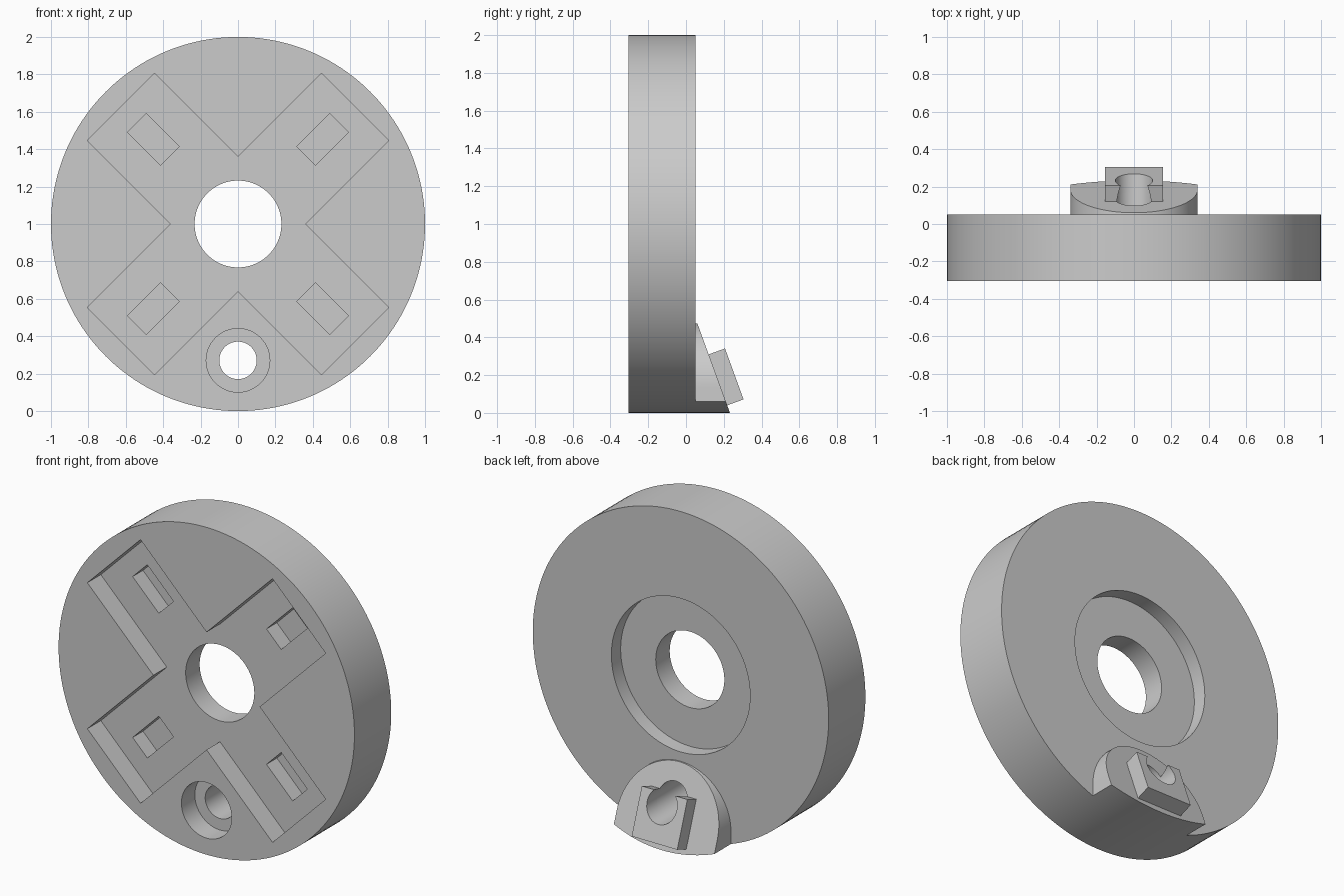
import bpy, bmesh, math
from mathutils import Vector, Matrix

old = bpy.data.objects.get("Cube")
if old:
    bpy.data.objects.remove(old, do_unlink=True)

FRONT, BACK = -0.304, 0.051
TILT = math.radians(20)
BOLT_Z = 0.271
RECESS = 0.13

grey = bpy.data.materials.new("plain grey")
grey.use_nodes = True
grey.diffuse_color = (0.6, 0.6, 0.6, 1)
grey.node_tree.nodes["Principled BSDF"].inputs["Base Color"].default_value = (0.6, 0.6, 0.6, 1)


def make(name, bm):
    bmesh.ops.recalc_face_normals(bm, faces=bm.faces)
    mesh = bpy.data.meshes.new(name)
    bm.to_mesh(mesh)
    bm.free()
    mesh.materials.append(grey)
    obj = bpy.data.objects.new(name, mesh)
    bpy.context.collection.objects.link(obj)
    return obj


def cylinder(name, radius, z, y0, y1, sides=96):
    """Cylinder along y."""
    bm = bmesh.new()
    place = Matrix.Translation((0, (y0 + y1) / 2, z)) @ Matrix.Rotation(math.pi / 2, 4, 'X')
    bmesh.ops.create_cone(bm, cap_ends=True, segments=sides, radius1=radius,
                          radius2=radius, depth=y1 - y0, matrix=place)
    return make(name, bm)


def box(name, size, place):
    bm = bmesh.new()
    bmesh.ops.create_cube(bm, size=1, matrix=place @ Matrix.Diagonal((*size, 1)))
    return make(name, bm)


def boolean(obj, cutter, operation='DIFFERENCE'):
    mod = obj.modifiers.new("cut", 'BOOLEAN')
    mod.operation, mod.solver, mod.object = operation, 'EXACT', cutter
    bpy.context.view_layer.objects.active = obj
    bpy.ops.object.modifier_apply(modifier=mod.name)
    bpy.data.objects.remove(cutter, do_unlink=True)


def bolt_hole():
    return cylinder("bolt_hole_cutter", 0.10, BOLT_Z, -0.5, 0.5, 64)


# Wheel-shaped body with centre bore and rear counterbore
disc = cylinder("disc_body", 1.0, 1.0, FRONT, BACK, 160)
boolean(disc, cylinder("bore_cutter", 0.232, 1.0, -0.5, 0.5))
boolean(disc, cylinder("rear_counterbore_cutter", 0.469, 1.0, BACK - 0.09, 0.5))

# Crossed shallow channels in the front
for angle in (45, -45):
    turn = Matrix.Translation((0, FRONT, 1)) @ Matrix.Rotation(math.radians(angle), 4, 'Y')
    boolean(disc, box("channel_cutter", (1.77, 2 * RECESS, 0.508), turn))

# Deeper rectangular socket in each arm of the cross
for angle in (45, 135, 225, 315):
    turn = Matrix.Translation((0, FRONT + RECESS, 1)) @ Matrix.Rotation(math.radians(angle), 4, 'Y')
    boolean(disc, box("socket_cutter", (0.25, 0.2, 0.14),
                      turn @ Matrix.Translation((0.64, 0, 0))))

# Bolt hole with front counterbore
boolean(disc, cylinder("bolt_head_cutter", 0.17, BOLT_Z, -0.5, FRONT + RECESS, 64))
boolean(disc, bolt_hole())

# Arched wedge boss at the lower back, trimmed to the rim
bm = bmesh.new()
arch = [Vector((0.34 * math.cos(a), BACK, 0.134 + 0.34 * math.sin(a)))
        for a in (math.pi * i / 48 for i in range(49))]
arch += [Vector((-0.34, BACK, -0.1)), Vector((0.34, BACK, -0.1))]
face = bm.faces.new([bm.verts.new(p) for p in arch])
grown = bmesh.ops.extrude_face_region(bm, geom=[face])["geom"]
bmesh.ops.translate(bm, vec=(0, 0.4, 0),
                    verts=[g for g in grown if isinstance(g, bmesh.types.BMVert)])
slope = Vector((0, math.cos(TILT), math.sin(TILT)))
cut = bmesh.ops.bisect_plane(bm, geom=bm.verts[:] + bm.edges[:] + bm.faces[:],
                             plane_co=(0, BACK + 0.007, 0.48), plane_no=slope, clear_outer=True)
bmesh.ops.holes_fill(bm, edges=[g for g in cut["geom_cut"] if isinstance(g, bmesh.types.BMEdge)])
boss = make("wedge_boss", bm)
boolean(boss, cylinder("rim_trim", 1.0, 1.0, -0.6, 0.6, 160), 'INTERSECT')
boolean(boss, bolt_hole())

# Tilted clip block on the boss, with the hole breaking out of its top
place = Matrix.Translation(Vector((0, 0.211, 0.19)) - slope * 0.01) @ Matrix.Rotation(TILT, 4, 'X')
clip = box("clip_block", (0.308, 0.115, 0.287), place)
boolean(clip, bolt_hole())

# Smooth round walls, crisp edges
bpy.ops.object.select_all(action='DESELECT')
for part in (disc, boss, clip):
    part.select_set(True)
bpy.context.view_layer.objects.active = disc
bpy.ops.object.shade_smooth_by_angle(angle=math.radians(30))
